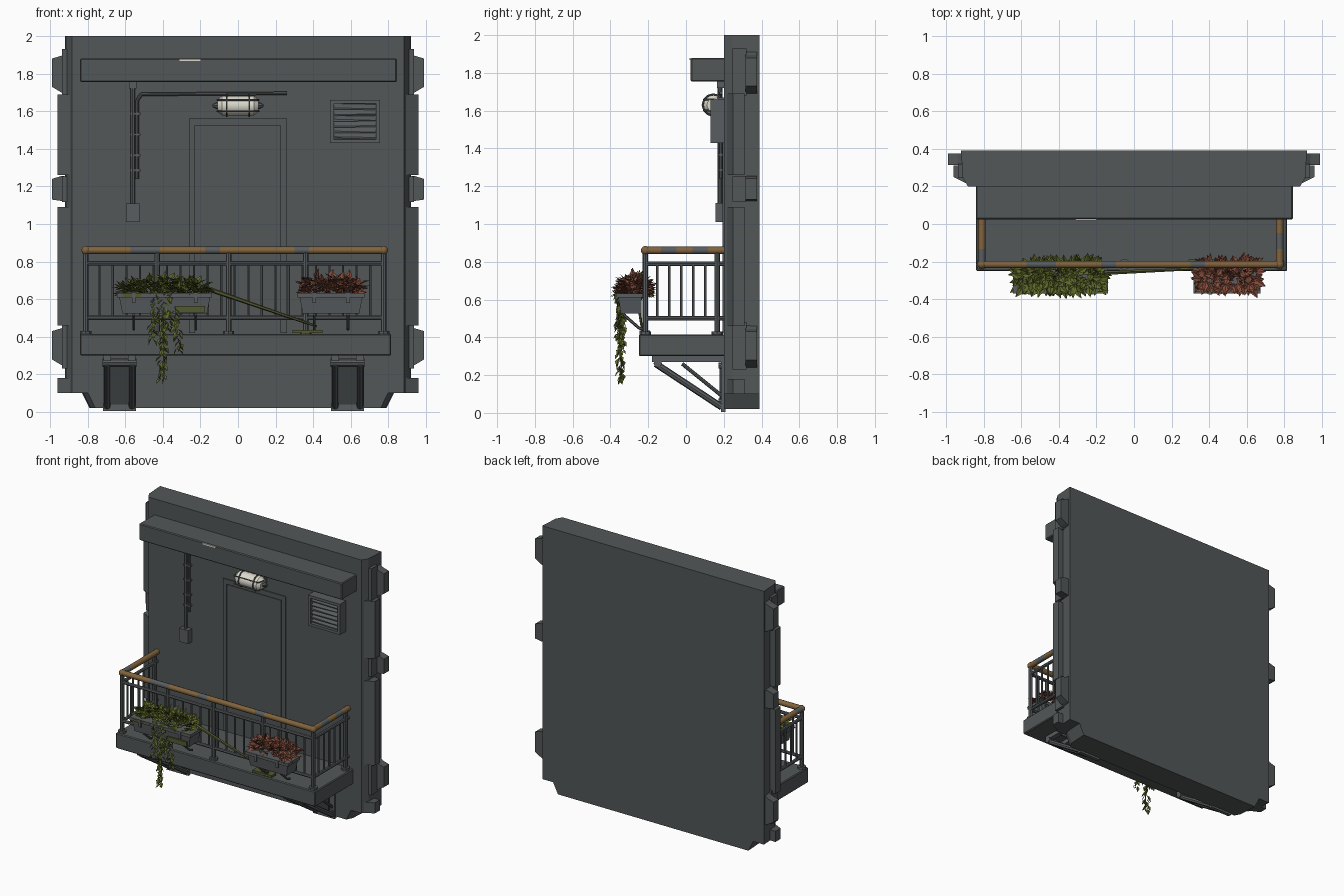
import bpy, bmesh, math, random
from mathutils import Vector, Matrix

random.seed(4)
cube = bpy.data.objects.get("Cube")
if cube:
    bpy.data.objects.remove(cube)


def material(name, rgb):
    m = bpy.data.materials.new(name)
    m.use_nodes = True
    m.diffuse_color = (*rgb, 1)
    m.node_tree.nodes["Principled BSDF"].inputs["Base Color"].default_value = (*rgb, 1)
    return m


GREY = material("slate grey", (.085, .095, .098))
METAL = material("metal grey", (.10, .11, .115))
DARK = material("dark metal", (.04, .045, .047))
TAN = material("worn tan", (.22, .125, .045))
GREEN = material("leaf green", (.115, .14, .022))
MOSS = material("stem olive", (.085, .10, .03))
RED = material("leaf red", (.23, .075, .045))
CREAM = material("lamp cream", (.72, .70, .60))


def finish(name, bm, *mats, smooth=False):
    mesh = bpy.data.meshes.new(name)
    bmesh.ops.recalc_face_normals(bm, faces=bm.faces)
    bm.to_mesh(mesh)
    bm.free()
    for m in mats:
        mesh.materials.append(m)
    ob = bpy.data.objects.new(name, mesh)
    bpy.context.collection.objects.link(ob)
    if smooth:
        bpy.ops.object.select_all(action='DESELECT')
        ob.select_set(True)
        bpy.context.view_layer.objects.active = ob
        bpy.ops.object.shade_smooth_by_angle(angle=math.radians(40))
    return ob


def box(bm, x, y, z, mat=0):
    size = Vector((x[1] - x[0], y[1] - y[0], z[1] - z[0]))
    mid = Vector((x[0] + x[1], y[0] + y[1], z[0] + z[1])) / 2
    vs = bmesh.ops.create_cube(bm, size=1, matrix=Matrix.Translation(mid) @ Matrix.Diagonal((*size, 1)))["verts"]
    for f in {f for v in vs for f in v.link_faces}:
        f.material_index = mat
    return vs


def rod(bm, a, b, r, r2=None, sides=8, mat=0):
    a, b = Vector(a), Vector(b)
    d = b - a
    m = Matrix.Translation((a + b) / 2) @ d.to_track_quat('Z', 'Y').to_matrix().to_4x4()
    vs = bmesh.ops.create_cone(bm, cap_ends=True, segments=sides, radius1=r,
                               radius2=r if r2 is None else r2, depth=d.length, matrix=m)["verts"]
    for f in {f for v in vs for f in v.link_faces}:
        f.material_index = mat


def path(bm, pts, r, sides=8, mat=0):
    for a, b in zip(pts, pts[1:]):
        rod(bm, a, b, r, sides=sides, mat=mat)
    for p in pts[1:-1]:
        vs = bmesh.ops.create_icosphere(bm, subdivisions=1, radius=r, matrix=Matrix.Translation(p))["verts"]
        for f in {f for v in vs for f in v.link_faces}:
            f.material_index = mat


def prism(bm, outline, y0, y1, front_scale=1):
    # Outline in x and z, extruded along y
    front = [bm.verts.new((x * front_scale, y0, z)) for x, z in outline]
    back = [bm.verts.new((x, y1, z)) for x, z in outline]
    bm.faces.new(front)
    bm.faces.new(back[::-1])
    n = len(outline)
    for i in range(n):
        bm.faces.new((front[i], back[i], back[(i + 1) % n], front[(i + 1) % n]))


# Wall panel with narrowed front and clipped lower corners
half = [(.92, 2), (.92, .1), (.83, .1), (.79, .02)]
outline = half + [(-x, z) for x, z in reversed(half)]
bm = bmesh.new()
prism(bm, outline, .245, .39, .99)
prism(bm, [(x * .99, z) for x, z in outline], .2, .245, .97)
finish("wall_panel", bm, GREY)

# Side flanges and interlocking tabs
for s, side in ((-1, "right"), (1, "left")):
    bm = bmesh.new()
    for z in ((.1, .18), (.46, 1.09), (1.26, 1.69)):
        vs = box(bm, sorted((s * .88, s * .96)), (.25, .31), z)
        for v in vs:
            if abs(v.co.x) < .9 and v.co.y < .3:
                v.co.y -= .04
    finish(side + "_flange", bm, GREY)
    bm = bmesh.new()
    for low, high, flare in ((1.73, 1.88, .05), (1.13, 1.24, .012), (.28, .43, .05)):
        prism(bm, [(s * .89, high + flare), (s * .94, high + .015), (s * .99, high), (s * .99, low),
                   (s * .94, low - flare * .6), (s * .89, low - flare)], .315, .375)
        box(bm, sorted((s * .88, s * .935)), (.245, .32), (low - flare, high + flare))
    finish(side + "_tabs", bm, GREY)

# Canopy with a small pale chip
bm = bmesh.new()
box(bm, (-.84, .845), (.025, .21), (1.755, 1.88))
bmesh.ops.bevel(bm, geom=bm.edges[:], offset=.006, segments=1, affect='EDGES')
finish("canopy", bm, GREY)
bm = bmesh.new()
box(bm, (-.31, -.2), (.019, .027), (1.868, 1.878))
finish("canopy_chip", bm, CREAM)

# Door and its frame
bm = bmesh.new()
for x in ((-.26, -.23), (.225, .26)):
    box(bm, x, (.192, .21), (.42, 1.56))
box(bm, (-.26, .26), (.192, .21), (1.525, 1.56))
finish("door_frame", bm, GREY)
bm = bmesh.new()
box(bm, (-.225, .22), (.196, .21), (.42, 1.52))
finish("door", bm, GREY)

# Wall lamp and cage
bm = bmesh.new()
rod(bm, (-.085, .145, 1.63), (.085, .145, 1.63), .052, sides=16)
for s in (-1, 1):
    rod(bm, (s * .085, .145, 1.63), (s * .108, .145, 1.63), .052, .034, sides=16)
finish("lamp_glass", bm, CREAM, smooth=True)
bm = bmesh.new()
box(bm, (-.1, .1), (.165, .205), (1.59, 1.67))
for s in (-1, 1):
    rod(bm, (s * .105, .15, 1.63), (s * .135, .15, 1.63), .022, .008)
for x in (-.06, .06):
    ring = [(x, .145 + .057 * math.cos(a), 1.63 + .057 * math.sin(a))
            for a in [math.tau * i / 12 for i in range(13)]]
    path(bm, ring, .005, 6)
for z in (1.6, 1.66):
    path(bm, [(-.11, .145, z), (-.1, .095, z), (.1, .095, z), (.11, .145, z)], .005, 6)
finish("lamp_cage", bm, METAL)

# Louvred vent
bm = bmesh.new()
for x in ((.49, .51), (.735, .755)):
    box(bm, x, (.13, .21), (1.43, 1.66))
for z in ((1.43, 1.45), (1.64, 1.66)):
    box(bm, (.49, .755), (.13, .21), z)
box(bm, (.5, .74), (.18, .2), (1.44, 1.65), 1)
for i in range(6):
    vs = box(bm, (.51, .735), (.145, .175), (1.455 + i * .031, 1.461 + i * .031))
    for v in vs:
        v.co.z += (v.co.y - .145) * .8 + (v.co.x - .62) * random.uniform(-.04, .04)
finish("vent", bm, METAL, DARK)

# Conduits and switch box
bm = bmesh.new()
path(bm, [(-.56, .18, 1.1), (-.56, .18, 1.76)], .012)
path(bm, [(-.535, .185, 1.24), (-.535, .185, 1.66), (-.515, .185, 1.69), (.26, .185, 1.695)], .009)
for z in (1.28, 1.36, 1.47, 1.58):
    box(bm, (-.575, -.52), (.172, .2), (z, z + .012))
box(bm, (-.58, -.54), (.165, .2), (1.72, 1.755))
box(bm, (-.597, -.523), (.155, .205), (1.01, 1.11))
finish("conduits", bm, METAL)

# Balcony slab
bm = bmesh.new()
box(bm, (-.84, .815), (-.25, .21), (.3, .415))
bmesh.ops.bevel(bm, geom=bm.edges[:], offset=.006, segments=1, affect='EDGES')
finish("balcony_slab", bm, GREY)

# Supporting brackets
for name, x in (("right_bracket", -.63), ("left_bracket", .583)):
    bm = bmesh.new()
    box(bm, (x - .088, x + .088), (.185, .21), (.005, .28))
    box(bm, (x - .045, x + .045), (.178, .19), (.04, .26), 1)
    for s in (-1, 1):
        cx = x + s * .066
        box(bm, (cx - .02, cx + .02), (-.18, .2), (.27, .3))
        rod(bm, (cx, -.16, .26), (cx, .19, .03), .018)
        rod(bm, (cx, -.02, .26), (cx, .19, .09), .01)
        for z in (.06, .25):
            rod(bm, (cx, .172, z), (cx, .19, z), .016)
    rod(bm, (x - .09, -.15, .262), (x + .09, -.15, .262), .022)
    finish(name, bm, METAL, DARK)

# Railing posts, rails and balusters
L, R, F = -.81, .775, -.215
bm = bmesh.new()
posts = [(x, F) for x in (L, -.43, -.05, .36, R)] + [(x, .165) for x in (L, R)]
for x, y in posts:
    rod(bm, (x, y, .41), (x, y, .86), .015)
    rod(bm, (x, y, .41), (x, y, .43), .03)
for z in (.79, .5):
    path(bm, [(L, .2, z), (L, F, z), (R, F, z), (R, .2, z)], .012)
for i in range(1, 22):
    x = L + (R - L) * i / 22
    rod(bm, (x, F, .5), (x, F, .79), .007, sides=6)
for x in (L, R):
    for i in range(1, 6):
        y = F + .38 * i / 6
        rod(bm, (x, y, .5), (x, y, .79), .007, sides=6)
finish("railing", bm, METAL, smooth=True)

# Handrail with bare worn lengths
bm = bmesh.new()
bends = [Vector(p) for p in ((L, .2, .86), (L, F, .86), (R, F, .86), (R, .2, .86))]
for a, b, worn in zip(bends, bends[1:], ((4,), (3, 4, 8, 14), (1, 3))):
    n = 20 if a.y == b.y else 5
    for i in range(n):
        rod(bm, a.lerp(b, i / n), a.lerp(b, (i + 1) / n), .02, sides=10, mat=int(i in worn))
for p in bends[1:-1]:
    bmesh.ops.create_uvsphere(bm, u_segments=10, v_segments=6, radius=.024, matrix=Matrix.Translation(p))
finish("handrail", bm, TAN, METAL, smooth=True)


# Planter boxes hung on the front
def planter(name, x0, x1, mossy):
    bm = bmesh.new()
    vs = box(bm, (x0, x1), (-.36, -.235), (.525, .625))
    for v in vs:
        if v.co.z < .55:
            v.co.x += .02 if v.co.x < (x0 + x1) / 2 else -.02
            v.co.y += .015 if v.co.y < -.3 else 0
    box(bm, (x0 - .008, x1 + .008), (-.37, -.228), (.61, .632))
    if mossy:
        box(bm, (x0 + .3, x1 - .03), (-.362, -.35), (.53, .565), 1)
        box(bm, (x0 + .02, x0 + .12), (-.373, -.36), (.612, .63), 1)
    for x in (x0 + .08, x1 - .08):
        path(bm, [(x, -.22, .44), (x, -.25, .45), (x, -.33, .52)], .008, 6)
        box(bm, (x - .01, x + .01), (-.375, -.368), (.58, .635))
    finish(name, bm, METAL, MOSS)


planter("right_planter", -.635, -.145, True)
planter("left_planter", .325, .665, False)


def leaf(bm, base, direction, length, width):
    # Folded diamond with a raised midrib
    d = direction.normalized()
    side = d.cross(Vector((random.uniform(-.3, .3), random.uniform(-.3, .3), 1))).normalized() * width
    up = side.cross(d).normalized() * width * .35
    mid = base + d * length * .45
    a, t, l, r = [bm.verts.new(p) for p in (base, base + d * length, mid + side + up, mid - side + up)]
    bm.faces.new((a, l, t))
    bm.faces.new((a, t, r))


def bush(bm, x0, x1, count, low, high, length):
    for i in range(count):
        u, v = random.uniform(-1, 1), random.uniform(-1, 1)
        p = Vector(((x0 + x1) / 2 + u * (x1 - x0) * .44, -.275 + v * .06, 0))
        p.z = low + (high - low) * random.random() * (1 - .5 * v * v) * (1 - .45 * u ** 4)
        leaf(bm, p, Vector((u * .6 + random.uniform(-.7, .7), v + random.uniform(-.6, .5),
                            random.uniform(-.35, .7))), length * random.uniform(.7, 1.2), length * .3)


# Leafy plants and trailing vines
bm = bmesh.new()
bush(bm, -.64, -.15, 330, .625, .7, .062)
for x, bottom, drift in ((-.4, .18, .0), (-.44, .38, -.03), (-.34, .33, .04), (-.37, .45, -.01)):
    z = .64
    while z > bottom:
        t = (.64 - z) / .46
        p = Vector((x + drift * t + random.uniform(-.012, .012), -.345 + random.uniform(-.012, .012), z))
        leaf(bm, p, Vector((random.uniform(-1, 1), random.uniform(-.8, .6), -.9)), .045, .014)
        z -= .009
finish("green_plant", bm, GREEN)
bm = bmesh.new()
rod(bm, (-.395, -.345, .2), (-.4, -.335, .64), .004, sides=5)
rod(bm, (-.16, -.26, .655), (.42, -.235, .455), .013, .006, sides=6)
vs = box(bm, (.29, .45), (-.245, -.19), (.42, .436))
finish("stems", bm, MOSS)
bm = bmesh.new()
bush(bm, .33, .67, 260, .63, .72, .06)
finish("red_plant", bm, RED)
